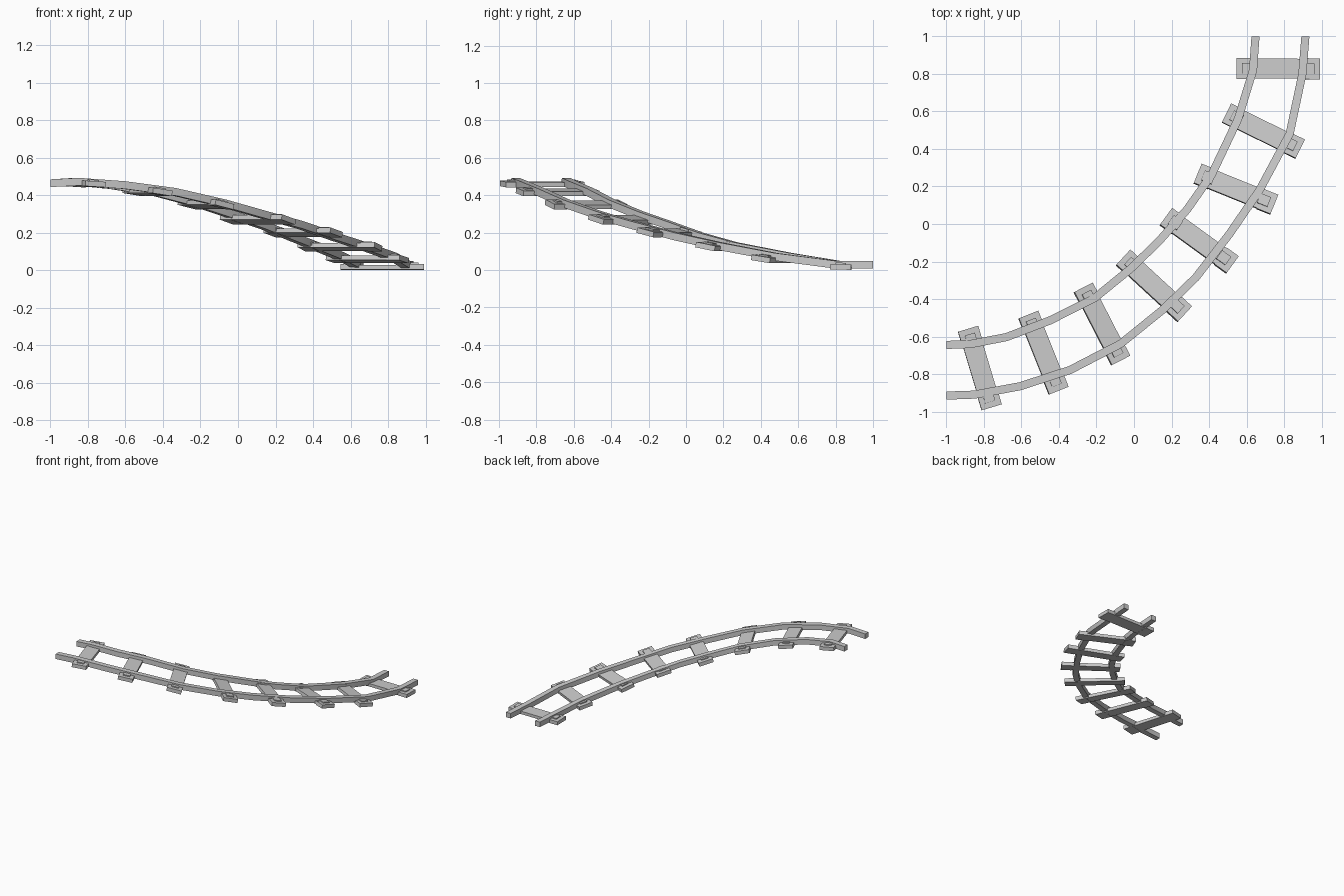
import bpy, bmesh, math
from mathutils import Vector, Matrix

if "Cube" in bpy.data.objects:
    bpy.data.objects.remove(bpy.data.objects["Cube"])

# Stations along the track: inner x, y, outer x, y, rail top height
STATIONS = [
    (-1.00, -.645, -1.00, -.915, .484), (-.87, -.640, -.85, -.910, .492),
    (-.68, -.603, -.606, -.865, .474), (-.45, -.515, -.34, -.778, .438),
    (-.21, -.395, -.07, -.638, .375), (-.02, -.240, .15, -.460, .312),
    (.13, -.095, .33, -.285, .262), (.283, .077, .51, -.052, .200),
    (.415, .265, .67, .182, .148), (.555, .560, .83, .480, .091),
    (.635, .820, .898, .800, .049), (.648, 1.00, .914, 1.00, .049)]

# Sleepers: inner end x, y, outer end x, y, underside height, slope along track
SLEEPERS = [
    (-.886, -.559, -.760, -.978, .445, -.06), (-.566, -.484, -.404, -.890, .403, -.15),
    (-.274, -.340, -.074, -.730, .336, -.23), (-.061, -.181, .268, -.484, .256, -.25),
    (.168, .037, .523, -.221, .187, -.22), (.338, .266, .747, .100, .111, -.19),
    (.492, .590, .885, .397, .045, -.15), (.547, .830, .992, .827, .002, -.02)]


def finish(bm, name):
    bmesh.ops.recalc_face_normals(bm, faces=bm.faces)
    me = bpy.data.meshes.new(name)
    bm.to_mesh(me)
    bm.free()
    ob = bpy.data.objects.new(name, me)
    bpy.context.collection.objects.link(ob)
    for p in me.polygons:
        p.use_smooth = True
    me.set_sharp_from_angle(angle=math.radians(40))
    return ob


def rail(name, pts, width=.043, height=.041):
    bm = bmesh.new()
    rings = []
    for i, p in enumerate(pts):
        t = pts[min(i + 1, len(pts) - 1)] - pts[max(i - 1, 0)]
        if i in (0, len(pts) - 1):          # ends are cut square to the axes
            t = Vector((1, 0, 0)) if i == 0 else Vector((0, 1, 0))
        side = Vector((-t.y, t.x, 0)).normalized() * width / 2
        down = Vector((0, 0, -height))
        rings.append([bm.verts.new(q) for q in
                      (p + side, p - side, p - side + down, p + side + down)])
    for a, b in zip(rings, rings[1:]):
        for k in range(4):
            bm.faces.new((a[k], a[(k + 1) % 4], b[(k + 1) % 4], b[k]))
    bm.faces.new(rings[0])
    bm.faces.new(rings[-1])
    return finish(bm, name)


def box(bm, frame, centre, size):
    m = frame @ Matrix.Translation(centre) @ Matrix.Diagonal((*size, 1))
    bmesh.ops.create_cube(bm, size=1, matrix=m)


def sleeper(name, x0, y0, x1, y1, z, slope):
    across = Vector((x1 - x0, y1 - y0, 0))
    length = across.length
    across.normalize()
    along = Vector((-across.y, across.x, slope)).normalized()
    up = across.cross(along)
    frame = Matrix((across, along, up)).transposed().to_4x4()
    frame.translation = ((x0 + x1) / 2, (y0 + y1) / 2, z)
    bm = bmesh.new()
    # cross bar, then an end plate and a rail clip on each side
    box(bm, frame, (0, 0, .013), (length - .06, .106, .024))
    for s in (-1, 1):
        box(bm, frame, (s * (length / 2 - .04), 0, .0145), (.08, .112, .029))
        box(bm, frame, (s * (length / 2 - .06), 0, .026), (.06, .055, .022))
    return finish(bm, name)


# Rails
rail("inner_rail", [Vector((a, b, z)) for a, b, c, d, z in STATIONS])
rail("outer_rail", [Vector((c, d, z)) for a, b, c, d, z in STATIONS])

# Sleepers
for i, s in enumerate(SLEEPERS):
    sleeper(f"sleeper_{i + 1}", *s)
